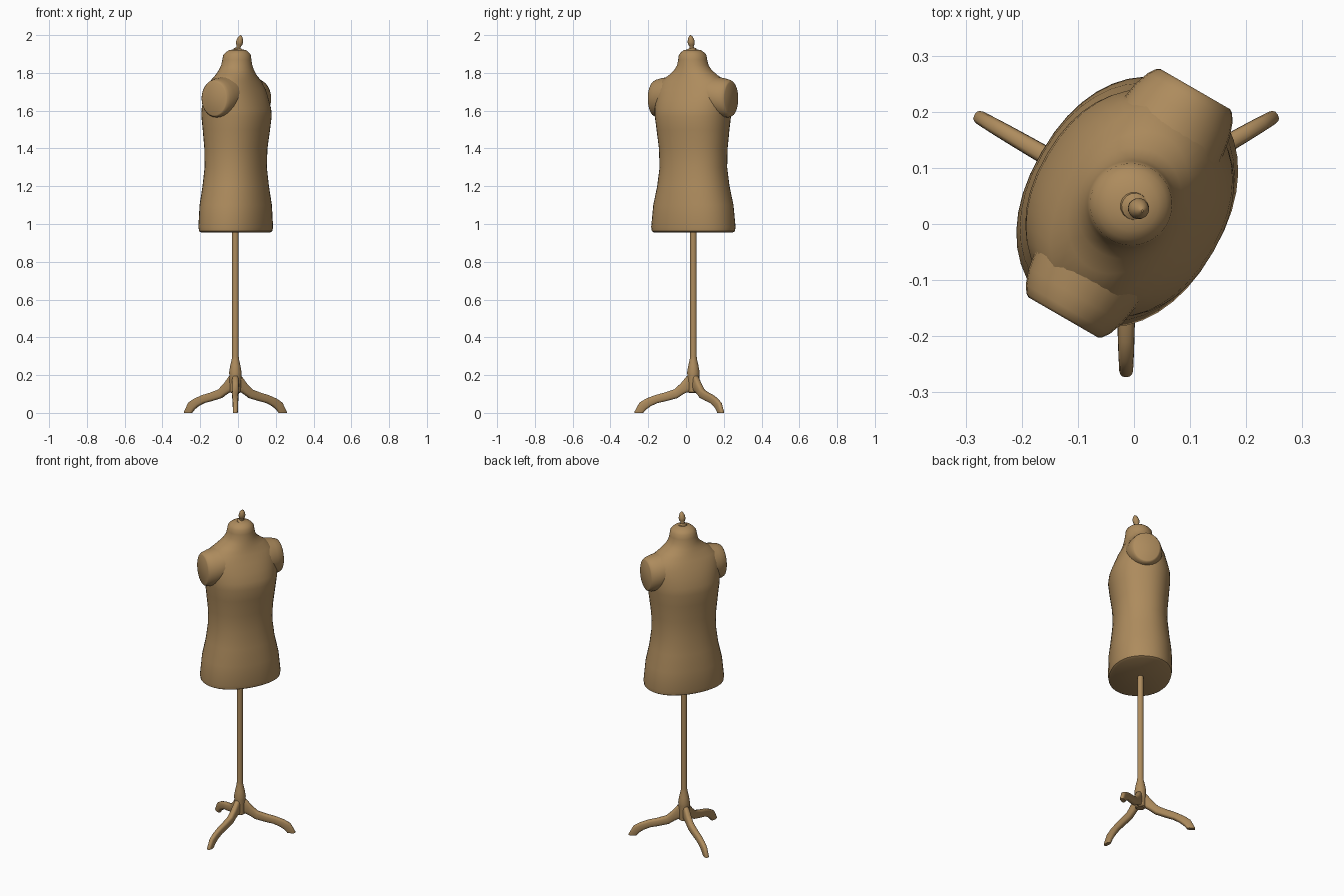
import bpy, bmesh, math
from mathutils import Vector, Matrix

if "Cube" in bpy.data.objects:
    bpy.data.objects.remove(bpy.data.objects["Cube"])

tan = bpy.data.materials.new("tan fabric")
tan.diffuse_color = (0.42, 0.26, 0.11, 1)
tan.use_nodes = True
tan.node_tree.nodes["Principled BSDF"].inputs["Base Color"].default_value = tan.diffuse_color
# local frame: x = across shoulders, -y = chest; origin on the pole axis
PLACE = Matrix.Translation((-0.012, 0.039, 0)) @ Matrix.Rotation(math.radians(60), 4, 'Z')


def loft(name, rings, matrix=PLACE, angle=40):
    """Skin a list of equal-length point rings, capped at both ends."""
    bm = bmesh.new()
    rows = [[bm.verts.new(p) for p in ring] for ring in rings]
    for r0, r1 in zip(rows, rows[1:]):
        n = len(r0)
        for i in range(n):
            bm.faces.new((r0[i], r0[(i + 1) % n], r1[(i + 1) % n], r1[i]))
    bm.faces.new(rows[0][::-1])
    bm.faces.new(rows[-1])
    bmesh.ops.recalc_face_normals(bm, faces=bm.faces)
    me = bpy.data.meshes.new(name)
    bm.to_mesh(me)
    bm.free()
    me.materials.append(tan)
    ob = bpy.data.objects.new(name, me)
    bpy.context.collection.objects.link(ob)
    ob.matrix_world = matrix
    bpy.ops.object.select_all(action='DESELECT')
    ob.select_set(True)
    bpy.context.view_layer.objects.active = ob
    bpy.ops.object.shade_smooth_by_angle(angle=math.radians(angle))
    return ob


def oval(a, b, n=40, power=2.0):
    out = []
    for i in range(n):
        t = math.tau * i / n
        c, s = math.cos(t), math.sin(t)
        out.append((a * math.copysign(abs(c) ** (2 / power), c),
                    b * math.copysign(abs(s) ** (2 / power), s)))
    return out


def lathe(name, profile, matrix=PLACE, n=24, angle=40):
    return loft(name, [[(x, y, z) for x, y in oval(r, r, n)] for r, z in profile], matrix, angle)


# torso: height, half width, half depth, forward shift, squareness
body = [(0.955, .216, .162, 0, 2.2), (0.962, .228, .173, 0, 2.2), (0.985, .231, .177, 0, 2.2),
        (1.10, .218, .174, 0, 2.2), (1.20, .195, .162, 0, 2.2), (1.30, .182, .152, 0, 2.2),
        (1.40, .185, .154, .001, 2.2), (1.50, .196, .165, .004, 2.2), (1.57, .205, .172, .005, 2.2),
        (1.61, .208, .168, .004, 2.2), (1.66, .208, .152, .002, 2.2), (1.71, .205, .134, 0, 2.2),
        (1.755, .188, .112, 0, 2.1), (1.79, .135, .098, .002, 2), (1.815, .102, .09, .004, 2),
        (1.84, .084, .082, .006, 2), (1.87, .077, .077, .007, 2), (1.895, .073, .073, .008, 2),
        (1.908, .062, .062, .009, 2), (1.92, .046, .046, .011, 2), (1.925, .02, .02, .013, 2)]
loft("torso", [[(x, y - f, z) for x, y in oval(a, b, 40, p)] for z, a, b, f, p in body])

# flat-ended shoulder stubs: distance out, half depth, half height, centre height
stub = [(.08, .10, .10, 1.695), (.14, .105, .105, 1.675), (.19, .097, .104, 1.668),
        (.218, .087, .10, 1.665), (.231, .078, .094, 1.664), (.235, .072, .088, 1.664)]
for side, label in ((1, "right"), (-1, "left")):
    loft(label + "_shoulder", [[(side * d, y - .004, h + z) for y, z in oval(a, b, 28)]
                               for d, a, b, h in stub])

# leaning finial on the neck
finial_place = PLACE @ Matrix.Translation((0, -.013, 1.915)) @ Matrix.Rotation(math.radians(12), 4, 'X')
lathe("neck_finial", [(.026, 0), (.024, .012), (.012, .018), (.011, .026), (.017, .036), (.019, .05),
                      (.016, .066), (.009, .08), (.002, .086)], finial_place, 16)

# pole with flared hub
STAND = Matrix.Translation((-0.014, 0.039, 0))
lathe("pole", [(.022, .105), (.028, .11), (.032, .2), (.033, .215), (.027, .25), (.019, .285),
               (.0175, .30), (.0175, .97)], STAND)

# curved legs: top edge and bottom edge as (radius, height), half width
leg = [((.012, .205), (.012, .11), .018), ((.035, .195), (.035, .108), .018),
       ((.065, .158), (.055, .098), .018), ((.10, .125), (.085, .078), .018),
       ((.15, .108), (.145, .062), .017), ((.20, .095), (.19, .052), .016),
       ((.25, .076), (.225, .036), .015), ((.285, .055), (.25, .018), .014),
       ((.312, .006), (.264, .003), .013), ((.312, 0), (.265, 0), .012)]
rings = []
for top, bot, w in leg:
    t, b = Vector((top[0], 0, top[1])), Vector((bot[0], 0, bot[1]))
    mid, half = (t + b) / 2, (t - b) / 2
    rings.append([mid + half * s + Vector((0, c, 0)) for c, s in oval(w, 1, 16, 3)])
for i, a in enumerate((30, 150, 270)):
    loft(f"leg_{i + 1}", rings, STAND @ Matrix.Rotation(math.radians(a), 4, 'Z'))
